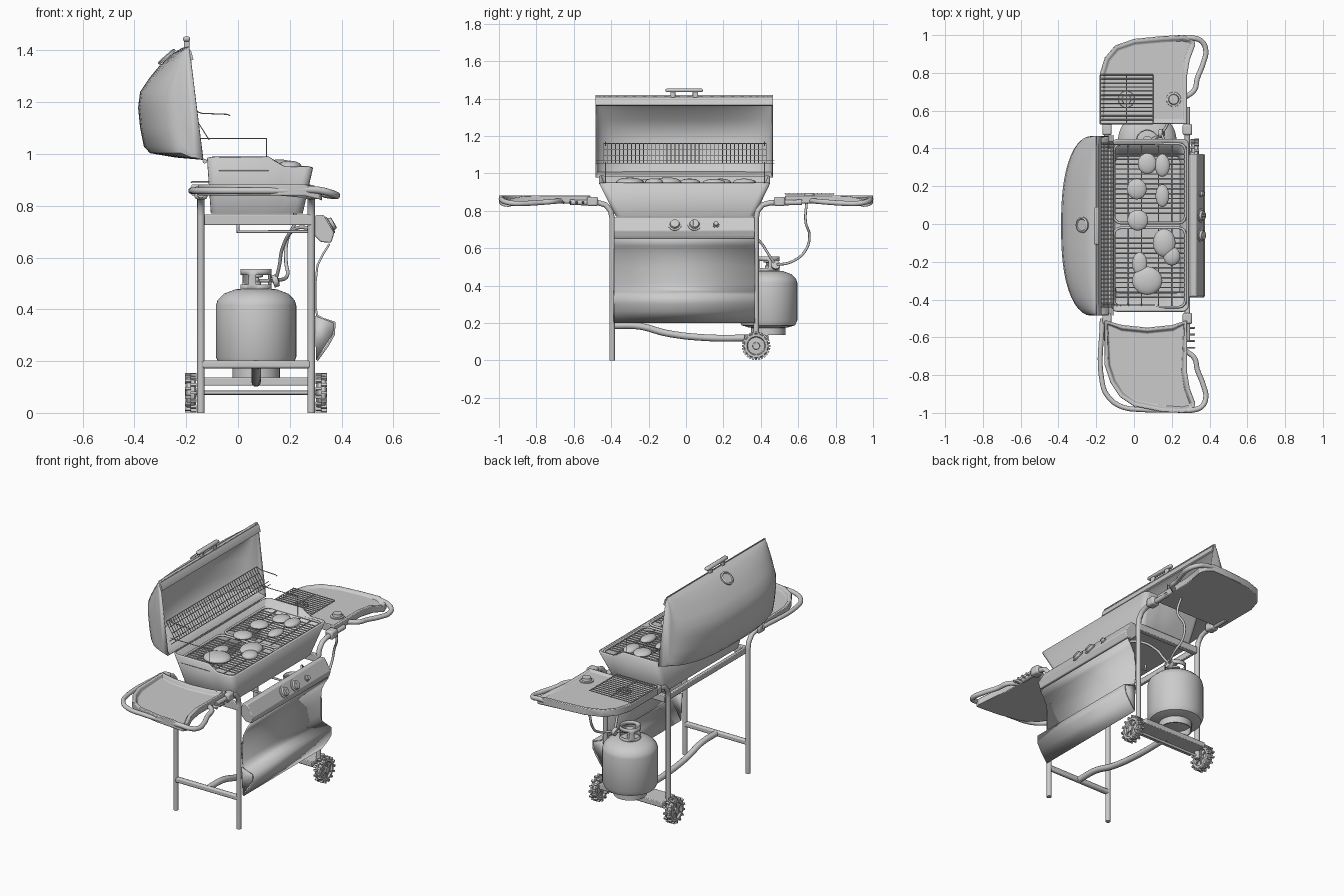
import bpy, bmesh, math
from math import sin, cos, pi, radians
from mathutils import Vector, Matrix

if "Cube" in bpy.data.objects:
    bpy.data.objects.remove(bpy.data.objects["Cube"])


def obj(name, bm, solid=0, bevel=0):
    bmesh.ops.remove_doubles(bm, verts=bm.verts, dist=1e-5)
    bmesh.ops.recalc_face_normals(bm, faces=bm.faces)
    me = bpy.data.meshes.new(name)
    bm.to_mesh(me)
    bm.free()
    o = bpy.data.objects.new(name, me)
    bpy.context.collection.objects.link(o)
    if solid:
        m = o.modifiers.new("thickness", 'SOLIDIFY')
        m.thickness = solid
    if bevel:
        m = o.modifiers.new("round", 'BEVEL')
        m.width, m.segments = bevel, 2
    return o


def mesh(name, verts, faces, **kw):
    bm = bmesh.new()
    vs = [bm.verts.new(v) for v in verts]
    for f in faces:
        bm.faces.new([vs[i] for i in f])
    return obj(name, bm, **kw)


def box(name, lo, hi, bevel=0.004):
    bm = bmesh.new()
    lo, hi = Vector(lo), Vector(hi)
    bmesh.ops.create_cube(bm, size=1, matrix=Matrix.Translation((lo + hi) / 2) @ Matrix.Diagonal((*(hi - lo), 1)))
    return obj(name, bm, bevel=bevel)


def lathe(name, prof, loc, axis=(0, 0, 1), n=32):
    rot = Vector(axis).to_track_quat('Z', 'Y')
    vs = [Vector(loc) + rot @ Vector((r * cos(2 * pi * i / n), r * sin(2 * pi * i / n), z))
          for i in range(n) for r, z in prof]
    k = len(prof)
    fs = [(i * k + j, (i + 1) % n * k + j, (i + 1) % n * k + j + 1, i * k + j + 1)
          for i in range(n) for j in range(k - 1)]
    return mesh(name, vs, fs)


def tubes(name, paths, r, smooth=False, cyclic=False, res=2):
    cu = bpy.data.curves.new(name, 'CURVE')
    cu.dimensions, cu.bevel_depth, cu.bevel_resolution = '3D', r, res
    cu.use_fill_caps, cu.resolution_u = True, 8
    for p in paths:
        s = cu.splines.new('BEZIER' if smooth else 'POLY')
        pts = s.bezier_points if smooth else s.points
        pts.add(len(p) - 1)
        for q, c in zip(pts, p):
            if smooth:
                q.co, q.handle_left_type, q.handle_right_type = c, 'AUTO', 'AUTO'
            else:
                q.co = (*c, 1)
        s.use_cyclic_u = cyclic
    o = bpy.data.objects.new(name, cu)
    bpy.context.collection.objects.link(o)
    return o


def extrude_y(name, prof, y0, y1, closed=True, **kw):
    k = len(prof)
    vs = [(x, y, z) for y in (y0, y1) for x, z in prof]
    fs = [(i, (i + 1) % k, k + (i + 1) % k, k + i) for i in range(k if closed else k - 1)]
    if closed:
        fs += [tuple(range(k)), tuple(range(k, 2 * k))]
    return mesh(name, vs, fs, **kw)


# Legs, bending outward into the shelf arms
LEGX = (-0.143, 0.283)
for side, y, z0 in ((-1, 0.395, 0), (1, 0.375, 0.06)):
    tubes("legs", [[(x, side * y, z0), (x, side * y, 0.76), (x, side * (y + 0.008), 0.80),
                    (x, side * (y + 0.035), 0.832), (x, side * (y + 0.075), 0.843), (x, side * 0.62, 0.845)]
                   for x in LEGX], 0.0145, res=4)
    for x in LEGX:
        box("shelf_corner_block", (x - 0.025, min(side * .47, side * .53), 0.825), (x + 0.025, max(side * .47, side * .53), 0.875), 0.01)
    box("upper_crossbeam", (-0.13, side * y - 0.015, 0.725), (0.285, side * y + 0.015, 0.767))
box("lower_crossbar", (-0.143, -0.408, 0.172), (0.283, -0.382, 0.203), 0.008)
tubes("bottom_rail", [[(0.07, -0.395, 0.187), (0.07, -0.25, 0.183), (0.07, -0.1, 0.145), (0.07, 0.1, 0.122), (0.07, 0.36, 0.12)]], 0.018, True, res=4)
box("tank_tray", (-0.143, 0.31, 0.105), (0.283, 0.44, 0.137))
tubes("axle", [[(-0.19, 0.375, 0.078), (0.33, 0.375, 0.078)]], 0.008)
box("firebox_rail_back", (-0.135, -0.39, 0.73), (-0.115, 0.375, 0.765))
tubes("burner_bracket", [[(0, y, 0.73), (0, y, 0.70), (0.28, y, 0.70), (0.29, y, 0.72)] for y in (-0.1, 0.1)], 0.007)

# Wheels with staggered tread blocks
for xc in (-0.182, 0.322):
    lathe("wheel", [(0, -.018), (.018, -.022), (.02, -.012), (.045, -.01), (.05, -.02), (.062, -.02), (.067, -.014),
                    (.067, .014), (.062, .02), (.05, .02), (.045, .01), (.02, .012), (.018, .022), (0, .018)],
          (xc, 0.375, 0.078), (1, 0, 0))
    bm = bmesh.new()
    for i in range(28):
        bmesh.ops.create_cube(bm, size=1, matrix=Matrix.Translation((xc + (0.011 if i % 2 else -0.011), 0.375, 0.078))
                              @ Matrix.Rotation(2 * pi * i / 28, 4, 'X')
                              @ Matrix.Translation((0, 0, 0.069)) @ Matrix.Diagonal((0.023, 0.011, 0.015, 1)))
    for i in range(6):
        bmesh.ops.create_cube(bm, size=1, matrix=Matrix.Translation((xc, 0.375, 0.078)) @ Matrix.Rotation(pi * i / 3, 4, 'X')
                              @ Matrix.Translation((0, 0, 0.034)) @ Matrix.Diagonal((0.034, 0.008, 0.034, 1)))
    obj("wheel_tread", bm)

# Gas tank, collar, valve and hoses
T = Vector((0.07, 0.44, 0))
lathe("gas_tank", [(0, .172), (.10, .175), (.143, .188), (.155, .215), (.155, .415), (.149, .435), (.125, .46), (.08, .477), (0, .485)], T, n=48)
lathe("tank_foot", [(.085, .135), (.092, .135), (.092, .18), (.085, .18), (.085, .135)], T)
N, zs = 36, (0.472, 0.495, 0.532, 0.556)
vs = [(T.x + 0.06 * cos(2 * pi * i / N), T.y + 0.06 * sin(2 * pi * i / N), z) for i in range(N) for z in zs]
mesh("tank_collar", vs, [(i * 4 + j, (i + 1) % N * 4 + j, (i + 1) % N * 4 + j + 1, i * 4 + j + 1)
                         for i in range(N) for j in range(3) if not (j == 1 and i % 12 > 2)], solid=0.006)
lathe("tank_valve", [(0, .48), (.018, .48), (.018, .505), (.012, .51), (.012, .522), (.026, .525), (.026, .535), (0, .537)], T, n=20)
lathe("regulator", [(0, -.012), (.024, -.01), (.024, .01), (0, .014)], (0.145, 0.48, 0.51), (1, 0, 0.3), 20)
tubes("gas_hose", [[(0.08, 0.44, 0.51), (0.145, 0.48, 0.512), (0.19, 0.57, 0.53), (0.185, 0.64, 0.59), (0.19, 0.66, 0.67), (0.22, 0.64, 0.74), (0.2, 0.645, 0.85)],
                   [(0.145, 0.48, 0.51), (0.16, 0.44, 0.57), (0.17, 0.4, 0.63), (0.22, 0.3, 0.71), (0.30, 0.2, 0.71)]], 0.007, True)

# Firebox: tapered bowl with stepped rim
fr = (0, 0.58, 0.73, 1)


def ring(x0, x1, y0, y1, zz):
    a = [(x0 + (x1 - x0) * f, y0, z) for f, z in zip(fr, zz)]
    return a + [(x, y1, z) for x, _, z in reversed(a)]


bm = bmesh.new()
rb = [bm.verts.new(v) for v in ring(-0.105, 0.25, -0.375, 0.365, [0.77] * 4)]
rt = [bm.verts.new(v) for v in ring(-0.12, 0.29, -0.465, 0.45, (0.985, 0.985, 0.947, 0.947))]
bm.faces.new(rb)
for i in range(8):
    bm.faces.new((rb[i], rb[(i + 1) % 8], rt[(i + 1) % 8], rt[i]))
edges = [bm.edges.get((rb[i], rt[i])) for i in (0, 3, 4, 7)]
bmesh.ops.bevel(bm, geom=edges, offset=0.03, segments=4, affect='EDGES', profile=0.5)
obj("firebox", bm, solid=0.012)

# Cooking grates
for y0, y1 in ((-0.44, -0.02), (0.005, 0.425)):
    x0, x1, z, r = -0.105, 0.272, 0.94, 0.035
    loop = [(cx + r * cos(radians(a + d)), cy + r * sin(radians(a + d)), z)
            for cx, cy, a in ((x1 - r, y1 - r, 0), (x0 + r, y1 - r, 90), (x0 + r, y0 + r, 180), (x1 - r, y0 + r, 270))
            for d in (0, 30, 60, 90)]
    tubes("grate_frame", [loop], 0.007, cyclic=True)
    tubes("grate_bars", [[(x0, y0 + 0.026 * i, z), (x1, y0 + 0.026 * i, z)] for i in range(2, 15)]
          + [[(x, y0, z - 0.004), (x, y1, z - 0.004)] for x in (-0.03, 0.04, 0.13, 0.2)], 0.0035, res=1)

# Food on the grate
for x, y, rx, ry, rz in ((0.07, 0.32, .05, .055, .018), (0.15, 0.31, .04, .06, .02), (0.015, 0.185, .052, .055, .02),
                         (0.15, 0.15, .036, .06, .018), (0.02, 0.02, .055, .055, .02), (0.16, -0.10, .06, .075, .027),
                         (0.2, -0.17, .045, .05, .022), (0.03, -0.21, .04, .06, .018), (0.07, -0.30, .08, .075, .026)):
    bm = bmesh.new()
    bmesh.ops.create_uvsphere(bm, u_segments=20, v_segments=12, radius=1,
                              matrix=Matrix.Translation((x, y, 0.952)) @ Matrix.Diagonal((rx, ry, rz, 1)))
    obj("food", bm)

# Lid: bulged open shell
P = [(-.135, .977), (-.24, .986), (-.34, 1.003), (-.364, 1.03), (-.378, 1.1), (-.386, 1.18), (-.378, 1.24),
     (-.345, 1.29), (-.30, 1.345), (-.25, 1.39), (-.215, 1.41), (-.19, 1.415)]
rim = lambda z: -0.135 - 0.055 * (z - 0.977) / 0.438
M, k = 24, len(P)
vs = []
for i in range(M + 1):
    u = sin((i / M - 0.5) * pi)
    s = 0.3 + 0.7 * math.sqrt(max(0, 1 - abs(u) ** 2.5))
    vs += [(rim(z) + (x - rim(z)) * s, -0.01 + 0.475 * u, z) for x, z in P]
fs = [(i * k + j, i * k + j + 1, (i + 1) * k + j + 1, (i + 1) * k + j) for i in range(M) for j in range(k - 1)]
mesh("lid", vs, fs + [tuple(range(k)), tuple(range(M * k, M * k + k))], solid=0.007)
extrude_y("lid_lip", [(-.2, 1.418), (-.182, 1.40), (-.172, 1.365), (-.18, 1.36), (-.195, 1.40)], -0.485, 0.465)
box("lid_handle", (-0.212, -0.11, 1.434), (-0.185, 0.09, 1.454), 0.008)
for y in (-0.07, 0.05):
    box("handle_post", (-0.208, y - 0.014, 1.405), (-0.188, y + 0.014, 1.44))
lathe("thermometer", [(0, 0), (.042, 0), (.042, .008), (.034, .012), (.03, .007), (0, .007)], (-0.272, -0.005, 1.372), (-0.66, 0, 0.75))
tubes("lid_hinge", [[(-0.128, -0.42, 0.972), (-0.128, 0.4, 0.972)]], 0.009)

# Warming rack and its supports
rack = lambda t: (-0.178 + 0.066 * t, 1.16 - 0.105 * t)
tubes("warming_rack", [[(rack(t)[0], -0.485, rack(t)[1]), (rack(t)[0], 0.472, rack(t)[1])] for t in (0.85, 1)]
      + [[(rack(t)[0], -0.44, rack(t)[1]), (rack(t)[0], 0.43, rack(t)[1])] for t in (0, .3, .6)]
      + [[(rack(0)[0], -0.44 + 0.0212 * i, rack(0)[1]), (rack(1)[0], -0.44 + 0.0212 * i, rack(1)[1])] for i in range(42)], 0.0022, res=1)
tubes("rack_support", [[(-0.155, y, 1.06), (0.11, y, 1.06), (0.11, y, 0.945)] for y in (-0.43, 0.42)]
      + [[(-0.17, y, 1.168), (-0.14, y, 1.157), (-0.04, y, 1.153), (-0.03, y, 1.148)] for y in (-0.43, 0.42)], 0.0025, res=1)

# Control panel, knobs and front panel
extrude_y("control_panel", [(.285, .73), (.3, .765), (.33, .765), (.372, .695), (.36, .657), (.32, .66), (.29, .69)], -0.385, 0.37, bevel=0.005)
n = Vector((0.86, 0, 0.51))
for y, r in ((-0.06, .036), (0.045, .036), (0.16, .018)):
    c = (0.352, y, 0.73 - 0.006)
    lathe("knob_base", [(0, 0), (r, 0), (r, .006), (r * .75, .008), (r * .65, .02), (0, .021)], c, n, 24)
    if r > .03:
        g = box("knob_grip", (-0.006, -0.007, 0.008), (0.006, 0.007, 0.022), 0.002)
        g.scale = (4, 1, 1)
        g.location, g.rotation_euler = c, n.to_track_quat('Z', 'Y').to_euler()
        g.rotation_euler.rotate_axis('Z', pi / 2 if abs((n.to_track_quat('Z', 'Y') @ Vector((1, 0, 0))).y) > .7 else 0)
extrude_y("front_panel", [(.35, .655), (.325, .615), (.303, .57), (.295, .5), (.295, .41), (.302, .375), (.325, .36), (.37, .347),
                          (.367, .305), (.345, .265), (.302, .205)], -0.385, 0.368, closed=False, solid=0.008)
for y in (-0.383, 0.366):
    mesh("tray_end", [(.296, y, .375), (.37, y, .347), (.367, y, .305), (.302, y, .205)], [(0, 1, 2, 3)], solid=0.005)


# Side shelves: dished plates
def shelf(name, pts, side, depth):
    bm = bmesh.new()
    f = bm.faces.new([bm.verts.new((x, side * y, 0.84 - max(0, x - 0.29) * 0.6)) for x, y in pts])
    ext = bmesh.ops.extrude_face_region(bm, geom=[f])
    for v in [g for g in ext['geom'] if isinstance(g, bmesh.types.BMVert)]:
        v.co.z += 0.042
    bmesh.ops.recalc_face_normals(bm, faces=bm.faces)
    top = [max(bm.faces, key=lambda q: q.calc_center_median().z)]
    bmesh.ops.inset_region(bm, faces=top, thickness=0.018, depth=0)
    bmesh.ops.inset_region(bm, faces=top, thickness=0.012, depth=-depth)
    return obj(name, bm, bevel=0.004)


far = [(.15, .995), (.26, 1.0), (.315, .985), (.325, .95), (.295, .87), (.28, .78)]
shelf("burner_shelf", [(-.18, .53), (-.18, .80), (-.155, .88), (-.1, .945), (0, .98)] + far + [(.28, .53)], 1, 0.01)
shelf("plain_shelf", [(-.155, .51), (-.155, .75), (-.125, .84), (-.075, .915), (0, .965)] + far
      + [(.28, .51), (.2, .535), (.07, .548), (-.06, .535)], -1, 0.022)
for s in (-1, 1):
    tubes("shelf_handle", [[(x, s * y, z) for x, y, z in ((.22, .985, .862), (.31, .985, .86), (.36, .965, .848), (.38, .92, .84),
                            (.366, .85, .84), (.335, .77, .845), (.32, .71, .85), (.27, .67, .853))]], 0.014, True, res=4)
tubes("shelf_rim_tube", [[(-.168, -.5, .858), (-.168, -.84, .858), (-.14, -.91, .858), (-.07, -.965, .858), (.05, -.983, .858), (.2, -.985, .858)]], 0.013, True, res=4)
tubes("utensil_hooks", [[(0.275, -y, 0.845), (0.315, -y, 0.84), (0.32, -y, 0.85)] for y in (.55, .585, .62, .655)], 0.005)

# Side burner with grate and knob
tubes("side_grate", [[(-0.18, 0.53 + 0.0217 * i, 0.893), (0.1, 0.53 + 0.0217 * i, 0.893)] for i in range(13)]
      + [[(x, 0.53, 0.89), (x, 0.79, 0.89)] for x in (-0.18, -0.04, 0.1)], 0.003, res=1)
lathe("side_burner", [(0, .868), (.045, .868), (.042, .88), (.025, .882), (.022, .888), (0, .888)], (-0.04, 0.66, 0))
lathe("side_burner_knob", [(0, .868), (.04, .868), (.038, .878), (.028, .88), (.025, .895), (0, .896)], (0.21, 0.66, 0))

# Smooth shading with sharp edges kept
bpy.ops.object.select_all(action='DESELECT')
for o in bpy.context.scene.objects:
    if o.type == 'MESH':
        o.select_set(True)
        bpy.context.view_layer.objects.active = o
bpy.ops.object.shade_smooth_by_angle(angle=radians(35))
